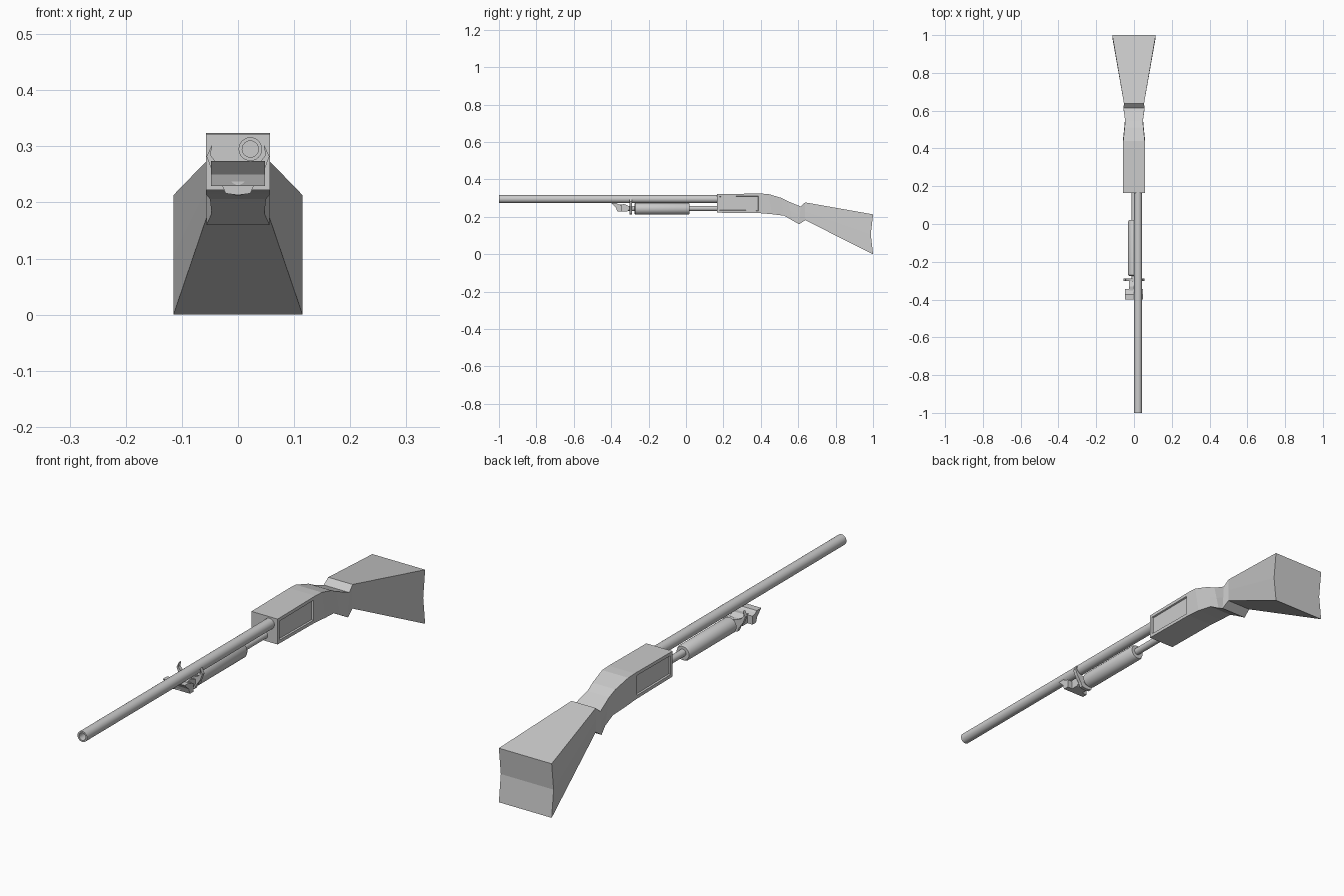
import bpy, bmesh, math

if "Cube" in bpy.data.objects:
    bpy.data.objects.remove(bpy.data.objects["Cube"])


def finish(name, bm, smooth=False):
    bmesh.ops.recalc_face_normals(bm, faces=bm.faces)
    me = bpy.data.meshes.new(name)
    bm.to_mesh(me)
    bm.free()
    ob = bpy.data.objects.new(name, me)
    bpy.context.collection.objects.link(ob)
    if smooth:
        bpy.ops.object.select_all(action='DESELECT')
        ob.select_set(True)
        bpy.context.view_layer.objects.active = ob
        bpy.ops.object.shade_smooth_by_angle(angle=math.radians(40))
    return ob


def turned(name, x, z, profile, sides=24):
    """Sweep (y, radius) points round an axis along y."""
    bm = bmesh.new()
    rings = []
    for y, r in profile:
        rings.append([bm.verts.new((x + r * math.cos(a), y, z + r * math.sin(a)))
                      for a in (2 * math.pi * i / sides for i in range(sides))])
    for a, b in zip(rings, rings[1:]):
        for i in range(sides):
            j = (i + 1) % sides
            bm.faces.new((a[i], a[j], b[j], b[i]))
    bm.faces.new(rings[0])
    bm.faces.new(rings[-1])
    return finish(name, bm, True)


def extruded(name, points, axis, lo, hi):
    """Extrude a 2D profile along x (points are y,z) or y (points are x,z)."""
    bm = bmesh.new()
    place = (lambda p, d: (d, p[0], p[1])) if axis == 'x' else (lambda p, d: (p[0], d, p[1]))
    a = [bm.verts.new(place(p, lo)) for p in points]
    b = [bm.verts.new(place(p, hi)) for p in points]
    bm.faces.new(a)
    bm.faces.new(b)
    for i in range(len(a)):
        j = (i + 1) % len(a)
        bm.faces.new((a[i], a[j], b[j], b[i]))
    return finish(name, bm)


# receiver and stock: top (y, z), bottom (y, z), half width, mid y offset
stations = [
    ((0.165, 0.322), (0.165, 0.222), 0.057, 0),
    ((0.40, 0.324), (0.40, 0.219), 0.057, 0),
    ((0.44, 0.322), (0.46, 0.214), 0.057, 0),
    ((0.51, 0.301), (0.525, 0.206), 0.050, 0),
    ((0.545, 0.283), (0.57, 0.180), 0.047, 0),
    ((0.613, 0.255), (0.605, 0.160), 0.056, 0),
    ((0.637, 0.277), (0.637, 0.182), 0.053, 0),
    ((1.0, 0.213), (1.0, 0.0), 0.115, -0.012),
]
bm = bmesh.new()
loops = []
for (ty, tz), (by, bz), w, off in stations:
    my, mz = (ty + by) / 2 + off, (tz + bz) / 2
    loops.append([bm.verts.new(c) for c in (
        (-w, ty, tz), (w, ty, tz), (w, my, mz), (w, by, bz), (-w, by, bz), (-w, my, mz))])
panels = {1: [], -1: []}
for n, (a, b) in enumerate(zip(loops, loops[1:])):
    for i in range(6):
        j = (i + 1) % 6
        f = bm.faces.new((a[i], a[j], b[j], b[i]))
        if n == 0 and i in (1, 2):
            panels[1].append(f)
        if n == 0 and i in (4, 5):
            panels[-1].append(f)
for l in (loops[0], loops[-1]):
    bm.faces.new((l[0], l[1], l[2], l[5]))
    bm.faces.new((l[5], l[2], l[3], l[4]))
bmesh.ops.recalc_face_normals(bm, faces=bm.faces)
# recessed side panels
for side, faces in panels.items():
    bmesh.ops.inset_region(bm, faces=faces, thickness=0.013, use_even_offset=True)
    bmesh.ops.inset_region(bm, faces=faces, thickness=0.002, depth=-0.006, use_even_offset=True)
finish("receiver_and_stock", bm)

# hollow barrel
turned("barrel", 0.022, 0.295, [(0.18, 0.021), (-1.0, 0.021), (-1.0, 0.0145), (-0.95, 0.0145)])

# magazine tube and sliding pump grip
turned("magazine_tube", 0, 0.245, [(-0.37, 0.014), (0.18, 0.014)])
turned("pump_grip", 0, 0.243,
       [(-0.275, 0.026), (-0.27, 0.031), (0.012, 0.031), (0.02, 0.027)])

# crescent clamp with two upright horns
half = [(0, 0.213), (0.022, 0.216), (0.030, 0.234), (0.047, 0.258), (0.056, 0.282),
        (0.046, 0.303), (0.049, 0.284), (0.039, 0.272), (0.018, 0.262), (0, 0.260)]
outline = half + [(-x, z) for x, z in half[-2:0:-1]]
extruded("crescent_clamp", outline, 'y', -0.302, -0.288)

# front lug: wide lipped plate and narrow neck
extruded("front_lug", [(-0.40, 0.274), (-0.375, 0.250), (-0.367, 0.229), (-0.345, 0.229),
                       (-0.345, 0.262), (-0.365, 0.268), (-0.372, 0.274)], 'x', -0.048, 0.048)
extruded("lug_neck", [(-0.355, 0.229), (-0.315, 0.229), (-0.302, 0.238), (-0.302, 0.256),
                      (-0.33, 0.268), (-0.355, 0.264)], 'x', -0.026, 0.026)
